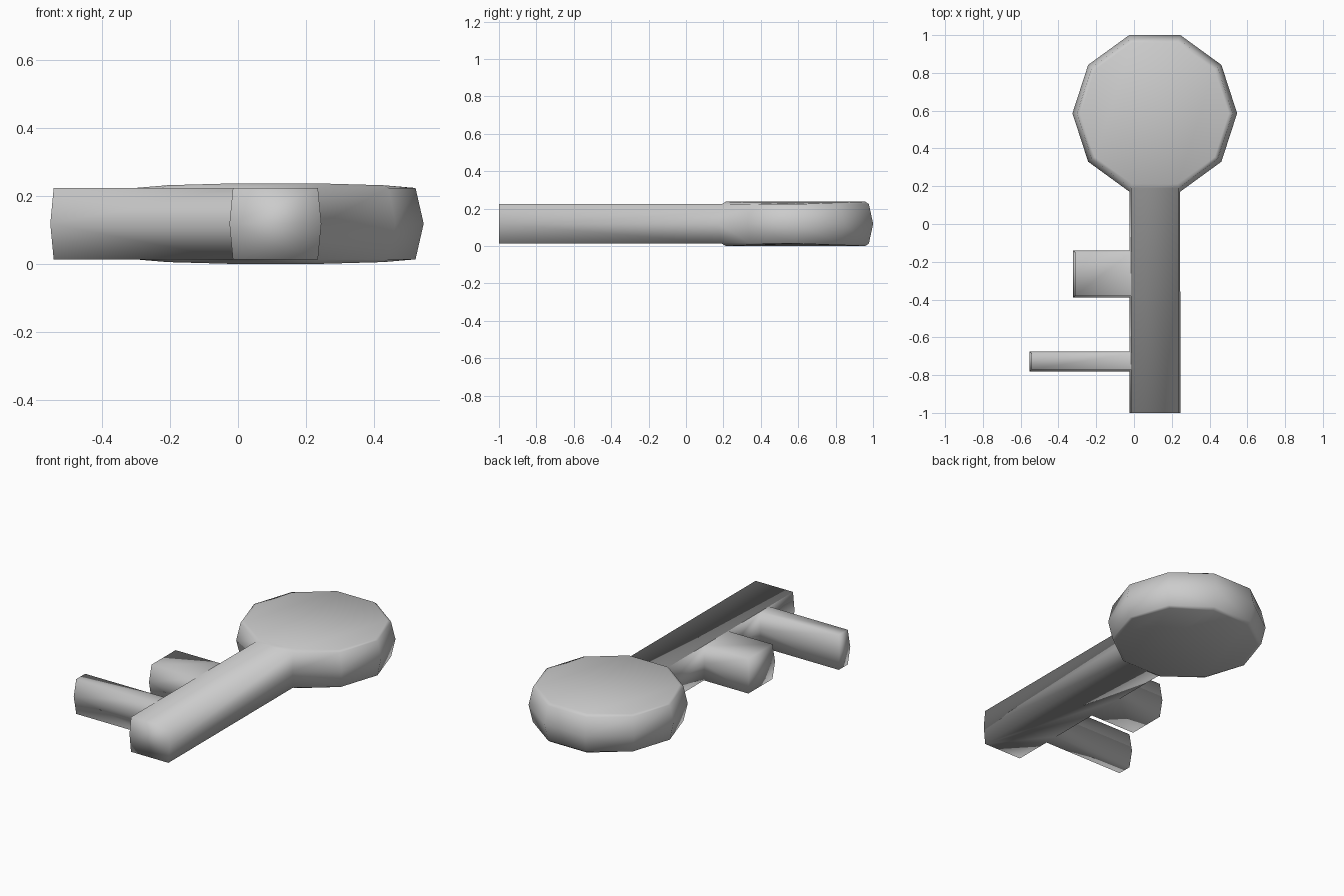
import bpy, bmesh
from math import cos, sin, radians
from mathutils import Vector

if "Cube" in bpy.data.objects:
    bpy.data.objects.remove(bpy.data.objects["Cube"])

CX, CY, R = 0.11, 0.586, 0.436      # head centre and radius
MID, HALF = 0.119, 0.105            # mid height, half thickness of the shaft
LEFT, RIGHT = -0.025, 0.245         # shaft sides
BEVEL = 0.01


def head(i, radius):
    a = radians(36 * i - 72)
    return Vector((CX + radius * cos(a), CY + radius * sin(a)))


# Outline, anticlockwise: round head, then down the toothed side to the tip
outline = [head(i, R) for i in range(10)]
outline.append(Vector((LEFT, -0.14)))
for y0, y1, x in ((-0.14, -0.39, -0.322), (-0.675, -0.78, -0.552)):
    if y0 != -0.14:
        outline.append(Vector((LEFT, y0)))
    outline += [Vector((x, y0)), Vector((x, y1)), Vector((LEFT, y1))]
outline += [Vector((LEFT, -1)), Vector((RIGHT, -1))]
N = len(outline)


def inward(i):
    d = (outline[(i + 1) % N] - outline[i % N]).normalized()
    dist = 0 if i % N == N - 2 else BEVEL      # the tip stays upright
    return Vector((-d.y, d.x)) * dist


# Inset outline for the top and bottom rims
inset = [outline[i] + inward(i - 1) + inward(i) for i in range(N)]
for i in range(1, 9):
    inset[i] = head(i, R * 0.945)
inset[0] = Vector((RIGHT - BEVEL, 0.19))
inset[9] = Vector((LEFT + BEVEL, 0.19))

bm = bmesh.new()
middle = [bm.verts.new((p.x, p.y, MID)) for p in outline]

for s in (-1, 1):
    rim = [bm.verts.new((p.x, p.y, MID + s * HALF)) for p in inset]
    # Bevelled sides
    for i in range(N):
        j = (i + 1) % N
        bm.faces.new((middle[i], middle[j], rim[j], rim[i]))
    # Slightly crowned head
    crown = []
    for i in range(10):
        p = head(i, R * 0.9)
        rise = (0.0135, 0.007, 0.001)[min(abs(i - 2), abs(i - 7), 2) and 0] if i in (0, 4, 5, 9) \
            else (0.001 if i in (2, 7) else 0.008)
        crown.append(bm.verts.new((p.x, p.y, MID + s * (HALF + rise))))
    for i in range(10):
        j = (i + 1) % 10
        bm.faces.new((rim[i], rim[j], crown[j], crown[i]))
    for f in ((2, 3, 1), (3, 4, 0, 1), (4, 5, 9, 0), (5, 6, 8, 9), (6, 7, 8)):
        bm.faces.new([crown[k] for k in f])
    # Shaft and the two teeth
    for f in ((0, 9, 10, 13, 14, 17, 18, 19), (10, 11, 12, 13), (14, 15, 16, 17)):
        bm.faces.new([rim[k] for k in f])

bmesh.ops.recalc_face_normals(bm, faces=bm.faces)
for f in bm.faces:
    f.smooth = True
mesh = bpy.data.meshes.new("key")
bm.to_mesh(mesh)
bm.free()
key = bpy.data.objects.new("key", mesh)
bpy.context.collection.objects.link(key)
